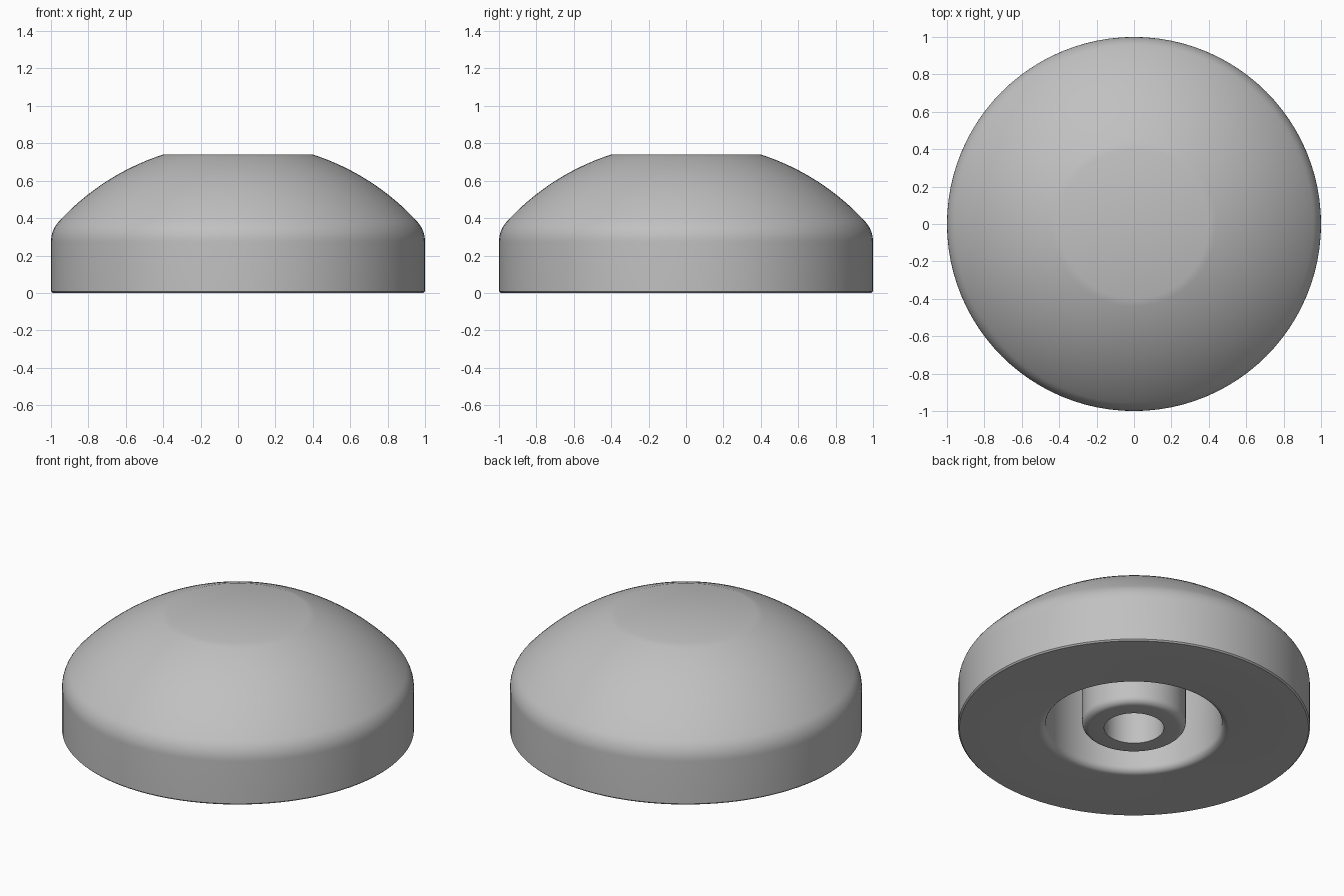
import bpy, bmesh, math

cube = bpy.data.objects.get("Cube")
if cube:
    bpy.data.objects.remove(cube)

SEGMENTS = 96
DOME_R, DOME_Z = 1.3, -0.497       # dome sphere radius and centre height
TOP_R, SHOULDER = 0.4, 0.16        # flat top radius, shoulder fillet
POCKET_R, POCKET_Z = 0.5, 0.5      # underside recess
BOSS_R, HOLE_R, HOLE_Z = 0.295, 0.17, 0.5
EDGE = 0.042                       # underside fillet


def arc(cx, cz, r, start, end, steps):
    """Points of an arc in the r-z plane, angles in degrees."""
    angles = [math.radians(start + (end - start) * i / steps) for i in range(steps + 1)]
    return [(cx + r * math.cos(a), cz + r * math.sin(a)) for a in angles]


def lathe(name, profile, material):
    """Revolve an r-z profile around the z axis."""
    bm = bmesh.new()
    verts = [bm.verts.new((max(r, 0), 0, z)) for r, z in profile]
    edges = [bm.edges.new(pair) for pair in zip(verts, verts[1:])]
    bmesh.ops.spin(bm, geom=verts + edges, cent=(0, 0, 0), axis=(0, 0, 1),
                   angle=math.tau, steps=SEGMENTS, use_duplicate=False)
    bmesh.ops.remove_doubles(bm, verts=bm.verts, dist=1e-4)
    bmesh.ops.recalc_face_normals(bm, faces=bm.faces)
    mesh = bpy.data.meshes.new(name)
    bm.to_mesh(mesh)
    bm.free()
    mesh.materials.append(material)
    obj = bpy.data.objects.new(name, mesh)
    bpy.context.collection.objects.link(obj)
    bpy.ops.object.select_all(action='DESELECT')
    obj.select_set(True)
    bpy.context.view_layer.objects.active = obj
    bpy.ops.object.shade_smooth_by_angle(angle=math.radians(30))
    return obj


grey = bpy.data.materials.new("light grey")
colour = (0.53, 0.53, 0.53, 1)
grey.use_nodes = True
grey.diffuse_color = colour
grey.node_tree.nodes["Principled BSDF"].inputs["Base Color"].default_value = colour

# Shoulder fillet tangent to both the dome and the vertical wall
fx = 1 - SHOULDER
fz = DOME_Z + math.sqrt((DOME_R - SHOULDER) ** 2 - fx ** 2)
tangent = math.degrees(math.atan2(fz - DOME_Z, fx))
top_angle = math.degrees(math.acos(TOP_R / DOME_R))
top_z = DOME_Z + DOME_R * math.sin(math.radians(top_angle))

profile = [(0, top_z)]                                            # flat top
profile += arc(0, DOME_Z, DOME_R, top_angle, tangent, 16)         # dome
profile += arc(fx, fz, SHOULDER, tangent, 0, 8)[1:]               # shoulder
profile += [(1, 0.008), (0.992, 0)]                               # wall and rim
profile += arc(POCKET_R + EDGE, EDGE, EDGE, 270, 180, 6)          # recess lip
profile += [(POCKET_R, POCKET_Z), (BOSS_R, POCKET_Z)]             # recess ceiling
profile += arc(BOSS_R - EDGE, EDGE, EDGE, 0, -90, 6)              # boss edge
profile += [(HOLE_R, 0), (HOLE_R, HOLE_Z), (0, HOLE_Z)]           # blind hole
lathe("domed_cap", profile, grey)
